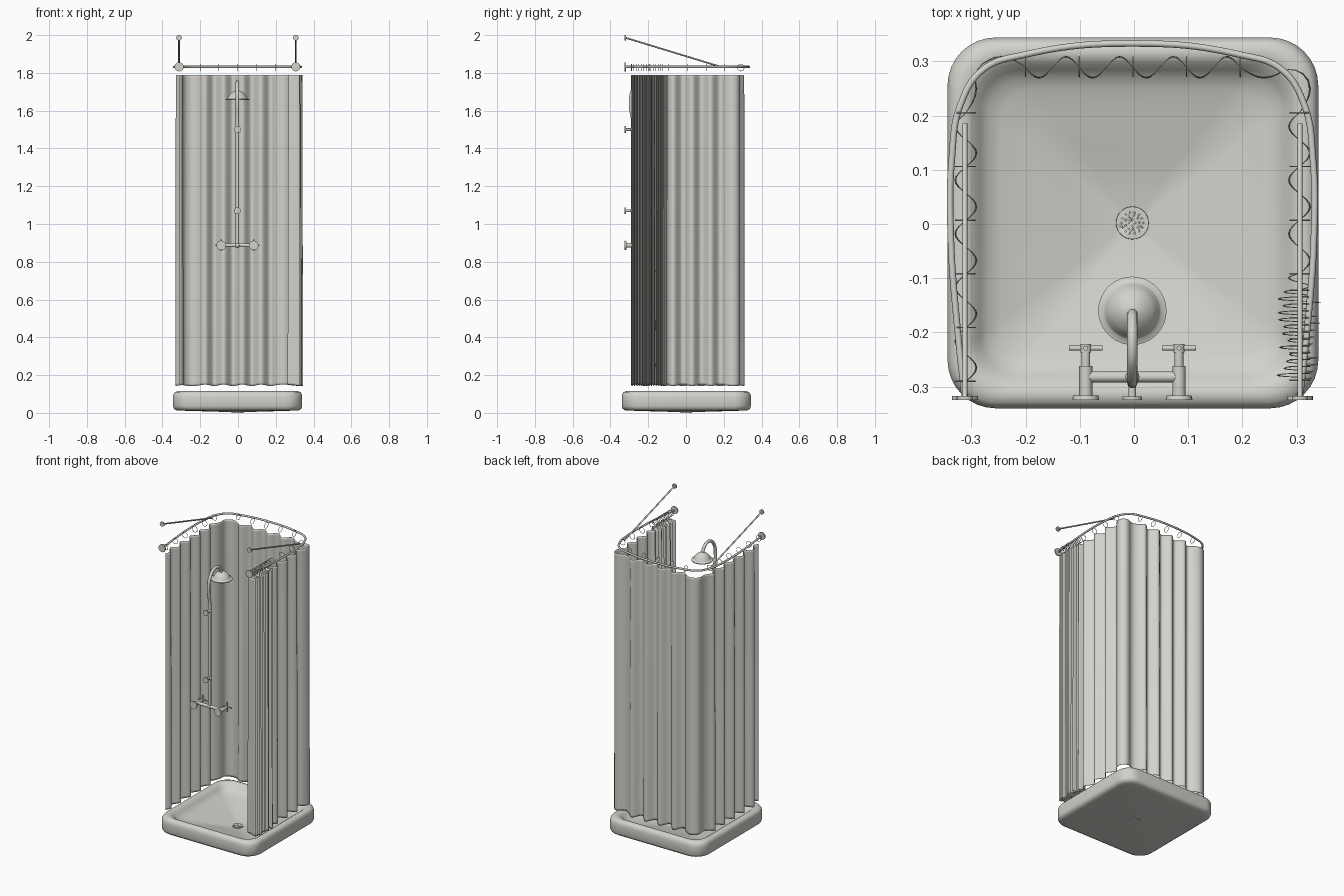
import bpy, bmesh, random
from math import sin, cos, pi
from mathutils import Vector, Matrix

if "Cube" in bpy.data.objects:
    bpy.data.objects.remove(bpy.data.objects["Cube"])
random.seed(4)
CX = -0.003   # centre line of the fittings
WALL = -0.325  # plane the fittings are fixed to

mat = bpy.data.materials.new("warm light grey")
mat.use_nodes = True
mat.diffuse_color = (0.65, 0.64, 0.60, 1)
mat.node_tree.nodes["Principled BSDF"].inputs["Base Color"].default_value = mat.diffuse_color


def finish(name, bm, angle=0.7):
    mesh = bpy.data.meshes.new(name)
    bm.to_mesh(mesh)
    bm.free()
    return place(name, mesh, angle)


def place(name, mesh, angle=0.7):
    obj = bpy.data.objects.new(name, mesh)
    bpy.context.collection.objects.link(obj)
    mesh.materials.clear()
    mesh.materials.append(mat)
    bpy.ops.object.select_all(action='DESELECT')
    obj.select_set(True)
    bpy.context.view_layer.objects.active = obj
    bpy.ops.object.shade_smooth_by_angle(angle=angle)
    return obj


def rod(bm, a, b, r, r2=None, sides=20):
    """Capped cylinder or cone from a to b."""
    a, b = Vector(a), Vector(b)
    turn = (b - a).to_track_quat('Z', 'Y').to_matrix().to_4x4()
    bmesh.ops.create_cone(bm, cap_ends=True, segments=sides, radius1=r,
                          radius2=r if r2 is None else r2, depth=(b - a).length,
                          matrix=Matrix.Translation((a + b) / 2) @ turn)


def ball(bm, centre, r):
    bmesh.ops.create_uvsphere(bm, u_segments=16, v_segments=10, radius=r,
                              matrix=Matrix.Translation(centre))


def tube(name, points, r):
    """Round pipe passing smoothly through the points."""
    curve = bpy.data.curves.new(name, 'CURVE')
    curve.dimensions = '3D'
    curve.bevel_depth, curve.bevel_resolution = r, 4
    curve.use_fill_caps = True
    spline = curve.splines.new('BEZIER')
    spline.bezier_points.add(len(points) - 1)
    for bp, co in zip(spline.bezier_points, points):
        bp.co = co
        bp.handle_left_type = bp.handle_right_type = 'AUTO'
    temp = bpy.data.objects.new(name + " path", curve)
    bpy.context.collection.objects.link(temp)
    bpy.context.view_layer.update()
    mesh = bpy.data.meshes.new_from_object(
        temp.evaluated_get(bpy.context.evaluated_depsgraph_get()))
    bpy.data.objects.remove(temp)
    return place(name, mesh)


def rounded_square(half, radius, z, steps=8):
    pts = []
    for q in range(4):
        for i in range(steps + 1):
            a = (q + i / steps) * pi / 2
            sx = 1 if q in (0, 3) else -1
            sy = 1 if q < 2 else -1
            pts.append((sx * (half - radius) + radius * cos(a) - 0.002,
                        sy * (half - radius) + radius * sin(a) + 0.002, z))
    return pts


# Tray: rounded-square loops from underside, over the rim, down to the drain
TRAY = [(0.03, 0.004), (0.2, 0.009), (0.30, 0.012), (0.325, 0.014), (0.337, 0.022),
        (0.342, 0.036), (0.342, 0.085), (0.339, 0.1), (0.332, 0.11), (0.318, 0.115),
        (0.305, 0.113), (0.293, 0.105), (0.282, 0.09), (0.268, 0.076),
        (0.245, 0.066), (0.2, 0.055), (0.12, 0.034), (0.03, 0.011)]
bm = bmesh.new()
loops = [[bm.verts.new(p) for p in rounded_square(h, h * 0.26, z)] for h, z in TRAY]
for low, high in zip(loops, loops[1:]):
    for i in range(len(low)):
        j = (i + 1) % len(low)
        bm.faces.new((low[i], low[j], high[j], high[i]))
bm.faces.new(loops[0][::-1])
bm.faces.new(loops[-1])
bmesh.ops.recalc_face_normals(bm, faces=bm.faces)
finish("shower_tray", bm, 1.2)

# Drain: flat grate through the tray, pierced by rings of holes
bm = bmesh.new()
rod(bm, (CX, 0.002, 0), (CX, 0.002, 0.017), 0.031, 0.03, 32)
grate = finish("drain_grate", bm)
bm = bmesh.new()
for count, radius in ((4, 0.006), (9, 0.013), (14, 0.02)):
    for i in range(count):
        a = 2 * pi * i / count
        x, y = CX + radius * cos(a), 0.002 + radius * sin(a)
        rod(bm, (x, y, 0.014), (x, y, 0.025), 0.0014, sides=8)
holes = finish("drain_hole_cutter", bm)
holes.hide_render = True
holes.hide_set(True)
cut = grate.modifiers.new("holes", 'BOOLEAN')
cut.operation, cut.object = 'DIFFERENCE', holes
bpy.context.view_layer.objects.active = grate
bpy.ops.object.modifier_apply(modifier=cut.name)
bpy.data.objects.remove(holes)

# Curtain rail and its two stay rods
half_rail = [(0.309, -0.32), (0.322, -0.2), (0.335, -0.02), (0.333, 0.12),
             (0.317, 0.22), (0.275, 0.285), (0.2, 0.312)]
rail = [(CX - x, y, 1.832) for x, y in half_rail] + [(CX, 0.333, 1.832)]
rail += [(CX + x, y, 1.832) for x, y in reversed(half_rail)]
tube("curtain_rail", rail, 0.006)
for side, x in (("right", CX - 0.309), ("left", CX + 0.309)):
    bm = bmesh.new()
    rod(bm, (x, WALL + 0.005, 1.986), (x, 0.185, 1.832), 0.0045)
    finish(side + "_stay_rod", bm)
    bm = bmesh.new()
    for z, r in ((1.986, 0.015), (1.832, 0.024)):
        rod(bm, (x, WALL, z), (x, WALL + 0.008, z), r)
    finish(side + "_wall_flanges", bm)

# Curtain path: left-hand run, back, right-hand run with rounded corners
R = 0.04
ARC = R * pi / 2
XL, XR, YB, START = -0.311, 0.306, 0.29, -0.3
RUN, BACK = YB - R - START, XR - XL - 2 * R


def path(s):
    """Point and outward normal at distance s."""
    if s < RUN:
        return Vector((XL, START + s, 0)), Vector((-1, 0, 0))
    s -= RUN
    if s < ARC:
        n = Vector((-cos(s / R), sin(s / R), 0))
        return Vector((XL + R, YB - R, 0)) + n * R, n
    s -= ARC
    if s < BACK:
        return Vector((XL + R + s, YB, 0)), Vector((0, 1, 0))
    s -= BACK
    if s < ARC:
        n = Vector((sin(s / R), cos(s / R), 0))
        return Vector((XR - R, YB - R, 0)) + n * R, n
    s -= ARC
    return Vector((XR, YB - R - s, 0)), Vector((1, 0, 0))


# Ring positions along the path; one fold hangs between each pair
knots = [0.01 + 0.099 * k for k in range(6)]
knots += [RUN + ARC + 0.071 + 0.099 * k for k in range(5)]
right_start = RUN + 2 * ARC + BACK
knots += [right_start + 0.045 + 0.099 * k for k in range(4)]
WIDE, TIGHT, STEPS = len(knots), 13, 16
knots += [right_start + 0.372 + 0.0128 * k for k in range(TIGHT + 1)]

reach = [random.uniform(0.45, 1.05) for _ in range(2 * len(knots))]
HEIGHTS = [0, 0.008, 0.03, 0.12, 0.3, 0.5, 0.7, 0.9, 0.975, 0.992, 1]
bm = bmesh.new()
rows = []
for h in HEIGHTS:
    row = []
    for i in range((len(knots) - 1) * STEPS + 1):
        fold, f = divmod(i / STEPS, 1)
        fold = int(fold)
        after = knots[min(fold + 1, len(knots) - 1)]
        p, n = path(knots[fold] + f * (after - knots[fold]))
        amp = 0.019 if fold < WIDE else 0.037 * reach[2 * fold + int(2 * f)]
        wave = -sin(2 * pi * f)
        p += n * amp * (1.08 - 0.12 * h) * wave
        p.z = 0.146 + h * 1.644 - (1 - h) ** 6 * 0.004 * wave
        row.append(bm.verts.new(p))
    rows.append(row)
for low, high in zip(rows, rows[1:]):
    for i in range(len(low) - 1):
        bm.faces.new((low[i + 1], low[i], high[i], high[i + 1]))
curtain = finish("curtain", bm, 1.3)
thick = curtain.modifiers.new("thickness", 'SOLIDIFY')
thick.thickness = 0.0015

# Curtain rings
for s in knots:
    p, n = path(s)
    bpy.ops.mesh.primitive_torus_add(major_radius=0.018, minor_radius=0.0014,
                                     major_segments=24, minor_segments=6)
    ring = bpy.context.object
    ring.name = "curtain_ring"
    ring.data.materials.append(mat)
    up, along = Vector((0, 0, 1)), Vector((n.y, -n.x, 0))
    ring.matrix_world = Matrix.Translation((p.x, p.y, 1.828)) @ Matrix(
        (n, up, along)).transposed().to_4x4()
    bpy.ops.object.shade_smooth()

# Riser pipe with gooseneck
PIPE_Y = -0.282
tube("riser_pipe", [(CX, y, z) for y, z in (
    (PIPE_Y, 0.885), (PIPE_Y, 1.07), (PIPE_Y, 1.3), (PIPE_Y, 1.5), (PIPE_Y, 1.55),
    (-0.293, 1.64), (-0.277, 1.715), (-0.225, 1.752), (-0.178, 1.732),
    (-0.162, 1.69))], 0.0095)

# Bell-shaped shower head, closed underneath
PROFILE = [(0, 1.708), (0.012, 1.706), (0.024, 1.7), (0.036, 1.691), (0.045, 1.68),
           (0.05, 1.668), (0.053, 1.664), (0.063, 1.661), (0.063, 1.657), (0, 1.66)]
bm = bmesh.new()
verts = [bm.verts.new((CX + r, -0.16, z)) for r, z in PROFILE]
edges = [bm.edges.new(pair) for pair in zip(verts, verts[1:])]
bmesh.ops.spin(bm, geom=verts + edges, cent=(CX, -0.16, 0), axis=(0, 0, 1),
               angle=2 * pi, steps=36)
bmesh.ops.remove_doubles(bm, verts=bm.verts, dist=0.0001)
bmesh.ops.recalc_face_normals(bm, faces=bm.faces)
finish("shower_head", bm)

# Wall brackets on the riser
for name, z in (("lower_bracket", 1.07), ("upper_bracket", 1.5)):
    bm = bmesh.new()
    rod(bm, (CX, WALL, z), (CX, WALL + 0.007, z), 0.018)
    rod(bm, (CX, WALL, z), (CX, PIPE_Y, z), 0.007)
    ball(bm, (CX, PIPE_Y, z), 0.013)
    finish(name, bm)

# Mixer bar and the two taps with cross handles
VZ = 0.887
bm = bmesh.new()
rod(bm, (CX - 0.086, PIPE_Y, VZ), (CX + 0.086, PIPE_Y, VZ), 0.01)
ball(bm, (CX, PIPE_Y, VZ), 0.014)
finish("mixer_bar", bm)
for side, x in (("right", CX - 0.086), ("left", CX + 0.086)):
    bm = bmesh.new()
    rod(bm, (x, WALL, VZ), (x, WALL + 0.009, VZ), 0.025, 0.023)
    rod(bm, (x, WALL, VZ), (x, -0.262, VZ), 0.012)
    rod(bm, (x, -0.262, VZ), (x, -0.235, VZ), 0.008)
    finish(side + "_tap_body", bm)
    bm = bmesh.new()
    for d in (Vector((0.031, 0, 0)), Vector((0, 0, 0.031))):
        c = Vector((x, -0.229, VZ))
        rod(bm, c - d, c + d, 0.0045)
    rod(bm, (x, -0.237, VZ), (x, -0.221, VZ), 0.01)
    finish(side + "_tap_handle", bm)
